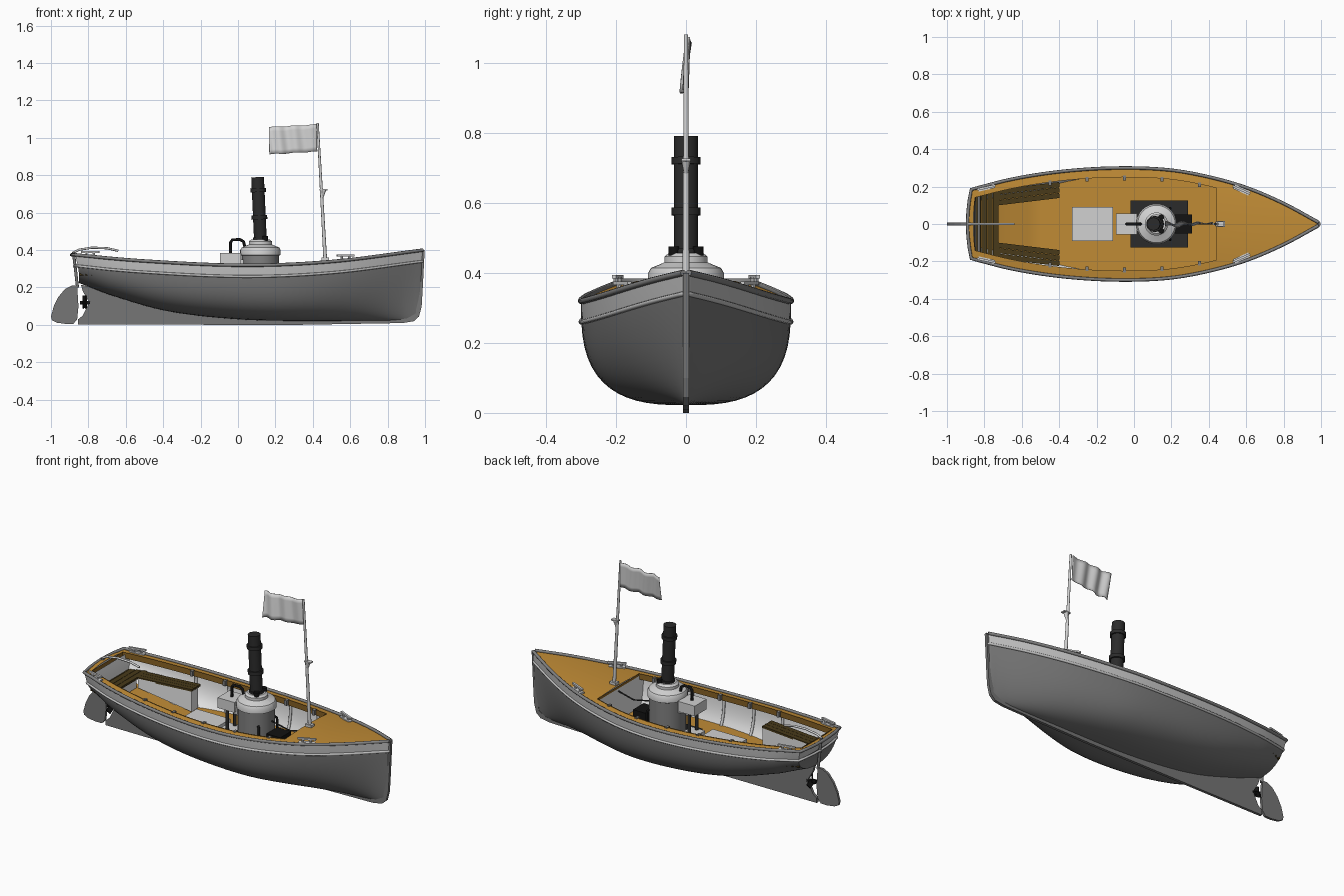
import bpy, bmesh, math
from mathutils import Vector, Matrix

cube = bpy.data.objects.get("Cube")
if cube:
    bpy.data.objects.remove(cube, do_unlink=True)


def material(name, *rgb):
    m = bpy.data.materials.new(name)
    m.use_nodes = True
    col = (rgb * 3 if len(rgb) == 1 else rgb) + (1,)
    m.diffuse_color = col
    m.node_tree.nodes["Principled BSDF"].inputs["Base Color"].default_value = col
    return m


HULL = material("hull grey", .18)
BAND = material("band grey", .53)
WHITE = material("lining white", .85)
DECK = material("deck tan", .53, .26, .036)
TRIM = material("coaming brown", .24, .12, .018)
SLAT = material("bench brown", .065, .042, .01)
BLACK = material("pipe black", .006)
IRON = material("funnel iron", .024)
LIGHT = material("light steel", .64)
RAIL = material("rail grey", .22)


# Helpers
def finish(name, bm, mats, smooth=True):
    bmesh.ops.recalc_face_normals(bm, faces=bm.faces)
    me = bpy.data.meshes.new(name)
    bm.to_mesh(me)
    bm.free()
    ob = bpy.data.objects.new(name, me)
    bpy.context.collection.objects.link(ob)
    for m in mats:
        me.materials.append(m)
    if smooth:
        bpy.ops.object.select_all(action='DESELECT')
        bpy.context.view_layer.objects.active = ob
        ob.select_set(True)
        bpy.ops.object.shade_smooth_by_angle(angle=math.radians(35))
    return ob


def grid(name, rows, mats, rule=lambda j: 0, cap=False):
    bm = bmesh.new()
    vs = [[bm.verts.new(p) for p in r] for r in rows]
    for a, b in zip(vs, vs[1:]):
        for j in range(len(a) - 1):
            bm.faces.new((a[j], a[j + 1], b[j + 1], b[j])).material_index = rule(j)
    if cap:
        a, n = vs[0], len(vs[0]) - 1
        for j in range(n // 2):
            q = [a[j], a[j + 1], a[n - j - 1], a[n - j]]
            bm.faces.new(list(dict.fromkeys(q))).material_index = rule(j)
    return finish(name, bm, mats)


def box(name, mat, loc, size, turn=0):
    bm = bmesh.new()
    bmesh.ops.create_cube(bm, size=1, matrix=Matrix.Translation(loc)
                          @ Matrix.Rotation(turn, 4, 'Z') @ Matrix.Diagonal((*size, 1)))
    return finish(name, bm, [mat], False)


def rod(name, mat, a, b, r1, r2=None, n=20):
    a, b = Vector(a), Vector(b)
    bm = bmesh.new()
    rot = (b - a).to_track_quat('Z', 'Y').to_matrix().to_4x4()
    bmesh.ops.create_cone(bm, cap_ends=True, segments=n, radius1=r1,
                          radius2=r1 if r2 is None else r2, depth=(b - a).length,
                          matrix=Matrix.Translation((a + b) / 2) @ rot)
    return finish(name, bm, [mat])


def tube(name, mat, pts, r):
    cu = bpy.data.curves.new(name, 'CURVE')
    cu.dimensions, cu.bevel_depth, cu.bevel_resolution, cu.use_fill_caps = '3D', r, 2, True
    sp = cu.splines.new('POLY')
    sp.points.add(len(pts) - 1)
    for p, co in zip(sp.points, pts):
        p.co = (*co, 1)
    cu.materials.append(mat)
    ob = bpy.data.objects.new(name, cu)
    bpy.context.collection.objects.link(ob)


def plate(name, mat, outline, half):
    bm = bmesh.new()
    f = bm.faces.new([bm.verts.new((x, -half, z)) for x, z in outline])
    ext = bmesh.ops.extrude_face_region(bm, geom=[f])["geom"]
    bmesh.ops.translate(bm, vec=(0, 2 * half, 0),
                        verts=[v for v in ext if isinstance(v, bmesh.types.BMVert)])
    return finish(name, bm, [mat], False)


def lines(table):
    # Smooth curve through a few points
    d = [(q[1] - p[1]) / (q[0] - p[0]) for p, q in zip(table, table[1:])]
    s = [d[0]] + [(a + b) / 2 if a * b > 0 else 0 for a, b in zip(d, d[1:])] + [d[-1]]

    def f(x):
        i = max(k for k in range(len(d)) if k == 0 or table[k][0] <= x)
        (x0, y0), (x1, y1) = table[i], table[i + 1]
        h = x1 - x0
        t = min(max((x - x0) / h, 0), 1)
        u = 1 - t
        return (u * u * (1 + 2 * t) * y0 + t * t * (3 - 2 * t) * y1
                + h * t * u * (u * s[i] - t * s[i + 1]))
    return f


# Hull lines
beam = lines([(-.89, .185), (-.6, .25), (-.35, .285), (-.05, .3), (.2, .288), (.4, .252),
              (.6, .195), (.8, .11), (.988, .008)])
sheer = lines([(-.89, .375), (-.5, .342), (.05, .319), (.5, .339), (.988, .4)])
keel = lines([(-.89, .225), (-.7, .165), (-.4, .078), (0, .03), (.4, .022), (.9, .022),
              (.94, .032), (.965, .06), (.98, .14), (.988, .33)])
power = lines([(-.89, 2.6), (-.2, 3), (.2, 3), (.6, 2.2), (.988, 1.25)])
DEPTH = .06


def half(x, z):
    u = min(max((z - keel(x)) / (sheer(x) - keel(x)), 0), 1)
    e = power(x)
    return beam(x) * (1 - (1 - u) ** e) ** (1 / e)


def raked(x, y, z):
    w = min(max((-.7 - x) / .19, 0), 1)
    return (x + w * (.25 * (sheer(x) - z) + .02 * (y / beam(x)) ** 2), y, z)


def span(a, b, n):
    return [a + (b - a) * i / n for i in range(n + 1)]


def section(x):
    lo, top = keel(x), sheer(x)
    low_top = max(top - DEPTH, lo + .01)
    zs = [top] + [lo + (low_top - lo) * s ** 2.4 for s in span(1, 0, 14)]
    side = [(half(x, z), z) for z in zs]
    ring = side + [(-y, z) for y, z in reversed(side[:-1])]
    return [raked(x, y, z) for y, z in ring]


stations = span(-.89, .86, 44) + span(.88, .988, 14)
last = 2 * 15 - 1
grid("hull", [section(x) for x in stations], [HULL, BAND],
     lambda j: int(j in (0, last)), cap=True)


# Gunwale and rubbing strake, running round the transom
def strake(name, mat, drop, out, r):
    side = [raked(x, half(x, sheer(x) - drop) + out, sheer(x) - drop)
            for x in reversed(stations)]
    stern = stations[0]
    w = half(stern, sheer(stern) - drop)
    across = [raked(stern, w * t, sheer(stern) - drop) for t in (.7, .35, 0, -.35, -.7)]
    tube(name, mat, side + across + [(x, -y, z) for x, y, z in reversed(side)], r)


strake("gunwale", RAIL, 0, 0, .009)
strake("rubbing_strake", BAND, DEPTH, .001, .007)

# Keel, skeg and stem
inner = [(x, keel(x) + .012) for x in span(.9, -.78, 24)]
plate("keel_and_stem", HULL, [(-.855, .002), (.3, 0), (.88, .01), (.94, .02), (.968, .045),
      (.982, .1), (.988, .2), (.998, .4), (.98, .4), (.965, .2), (.95, .06)] + inner
      + [(-.84, .215), (-.83, .18), (-.795, .12), (-.83, .05), (-.855, .03)], .008)
plate("rudder", HULL, [(-.86, .21), (-.89, .21), (-.925, .192), (-.96, .15), (-.985, .1),
      (-1, .045), (-.995, .025), (-.97, .012), (-.92, .005), (-.88, .006), (-.86, .03),
      (-.853, .1)], .007)
rod("rudder_post", HULL, (-.858, 0, .2), (-.88, 0, .39), .008)
tube("tiller", LIGHT, [(-.885, 0, .385), (-.85, 0, .402), (-.78, 0, .413), (-.7, 0, .41),
                       (-.64, 0, .396)], .006)

# Propeller
rod("propeller_hub", BLACK, (-.845, 0, .118), (-.79, 0, .118), .01)
for k in range(3):
    a = k * math.tau / 3
    d = Vector((0, math.sin(a), math.cos(a)))
    b = box("propeller_blade", BLACK, (0, 0, 0), (.008, .03, .04))
    b.matrix_world = (Matrix.Translation(Vector((-.82, 0, .118)) + d * .02)
                      @ Matrix.Rotation(-a, 4, 'X') @ Matrix.Rotation(.6, 4, 'Z'))

# Deck around the open well
AFT, FORE, FLOOR = -.858, .44, .14


def deck_z(x, y):
    return sheer(x) - .004 + .24 * (beam(x) ** 2 - y * y)


def deck_part(name, xs, inside):
    for s in (1, -1):
        grid(name, [[raked(x, s * y, deck_z(x, y)) for y in span(inside(x), beam(x) - .003, 6)]
                    for x in xs], [DECK])


def opening(x):
    return beam(x) - .05


well = span(AFT, FORE, 36)
deck_part("foredeck", span(FORE, .985, 20), lambda x: 0)
deck_part("side_deck", well, opening)
deck_part("aft_deck", span(-.888, AFT, 3), lambda x: 0)
edge = [raked(x, opening(x), deck_z(x, opening(x))) for x in well]
loop = edge + [(x, -y, z) for x, y, z in reversed(edge)]
loop.append(loop[0])
grid("coaming", [[(x, y, z + .004), (x, y, z - .03)] for x, y, z in loop], [TRIM])


# Lining, floor, ribs and bulkheads
def floor_z(x):
    return max(FLOOR, keel(x) + .03)


def wall(x, s, gap):
    return [raked(x, s * max(half(x, z) - gap, 0), z)
            for z in span(floor_z(x), sheer(x) - .008, 8)]


for s in (1, -1):
    grid("lining", [wall(x, s, .012) for x in well], [WHITE])
    for x in (-.45, -.25, -.05, .15, .35):
        tube("rib", LIGHT, wall(x, s, .018), .008)
        y = opening(x) - .004
        box("deck_knee", RAIL, (x, s * y, deck_z(x, y) - .012), (.016, .025, .03))
grid("floor", [[wall(x, -1, .012)[0], wall(x, 1, .012)[0]] for x in well], [DECK])
for x in (AFT + .005, FORE - .002):
    grid("bulkhead", [wall(x, -1, .012), wall(x, 1, .012)], [WHITE])

# Benches of slats over light locker fronts
SEAT = .27
for k in range(4):
    x = -.832 + .031 * k
    box("stern_bench_slat", SLAT, (x, 0, SEAT), (.029, 2 * half(x, SEAT) - .03, .012))
box("stern_locker", WHITE, (-.735, 0, .238), (.01, .2, .05))
for s in (1, -1):
    for k in range(3):
        box("side_bench_slat", SLAT, (-.565, s * (.133 + .029 * k), SEAT),
            (.335, .0275, .012), s * .12)
    grid("side_locker", [[(x, s * y, z), (x, s * y, SEAT)] for x, y, z in
                         ((-.72, .1, .215), (-.4, .14, .145), (-.4, .2, .145))], [WHITE])

# Boiler
box("boiler_tray", IRON, (.135, 0, FLOOR + .012), (.31, .25, .024))
BX = .12
profile = [(0, FLOOR), (.1, FLOOR), (.1, .37), (.108, .374), (.108, .4), (.1, .414), (.075, .424),
           (.062, .43), (.062, .446), (.05, .456), (0, .456)]
grid("boiler", [[(BX + r * math.cos(a), r * math.sin(a), z) for r, z in profile]
                for a in span(0, math.tau, 32)], [RAIL, LIGHT], lambda j: int(j > 1))


# Funnel with collars, slightly raked
def up(z):
    return (BX - .045 * (z - .45), 0, z)


rod("funnel", IRON, up(.44), up(.79), .034, n=28)
for z, h, r in ((.458, .02, .04), (.575, .022, .042), (.72, .02, .042)):
    rod("funnel_collar", IRON, up(z - h / 2), up(z + h / 2), r, n=28)

# Engine, pipes and valves
box("engine_block", LIGHT, (-.04, 0, .355), (.11, .11, .06))
box("engine_bracket", LIGHT, (.02, 0, .33), (.05, .08, .04))
box("engine_bed", LIGHT, (-.045, 0, FLOOR + .03), (.09, .1, .06))
box("engine_cover", LIGHT, (-.222, 0, FLOOR + .03), (.22, .18, .06))
tube("steam_pipe", BLACK, [(-.04, 0, .37), (-.04, 0, .44), (-.03, 0, .455), (.01, 0, .457),
                           (.03, 0, .445), (.04, 0, .4)], .008)
for y in (.035, -.035):
    rod("engine_column", IRON, (-.045, y, FLOOR), (-.045, y, .34), .009, n=12)
    rod("valve", BLACK, (.145, y, .435), (.145, y, .475), .015)
    tube("side_pipe", BLACK, [(.185, 2.2 * y, .3), (.195, 2.4 * y, .29),
                              (.195, 2.4 * y, .16)], .007)
box("firebox", BLACK, (.265, 0, .205), (.09, .1, .1))
tube("stay_chain", IRON, [(.22, 0, .31), (.34, 0, .285), (.44, 0, .31)], .004)


# Mast, lamp bracket and flag
def mast(z):
    return (.467 - .056 * (z - .34), 0, z)


rod("mast", LIGHT, mast(.33), mast(1.08), .01, .006, 12)
box("mast_step", LIGHT, mast(.35), (.04, .03, .02))
x, y, z = mast(.72)
rod("lamp_bracket", LIGHT, (x + .006, 0, z - .035), (x + .012, 0, z), .006, .013, 12)
box("lamp_shelf", LIGHT, (x + .012, 0, z + .003), (.042, .026, .007))
flag = grid("flag", [[(.165 + .255 * t + .004 * (1 - v), .005 - .022 * (1 - t) * (1 - v)
                       + .009 * math.sin(t * 19 + v) * (1 - t * .6),
                       .912 + .015 * t + .145 * v + .002 * math.sin(t * 15))
                      for v in span(0, 1, 6)] for t in span(0, 1, 32)], [LIGHT])
flag.modifiers.new("thickness", 'SOLIDIFY').thickness = .003

# Deck cleats
for x, y in ((.575, .182), (-.79, .195)):
    for s in (1, -1):
        z = deck_z(x, y)
        turn = -s * .42 if x > 0 else s * .22
        box("cleat_base", LIGHT, (x, s * y, z + .004), (.09, .025, .008), turn)
        box("cleat_horn", LIGHT, (x, s * y, z + .026), (.1, .012, .01), turn)
        for d in (-.02, .02):
            foot = Vector((x + d, s * y + d * math.tan(turn), z))
            rod("cleat_post", LIGHT, foot, foot + Vector((0, 0, .024)), .007, n=10)
